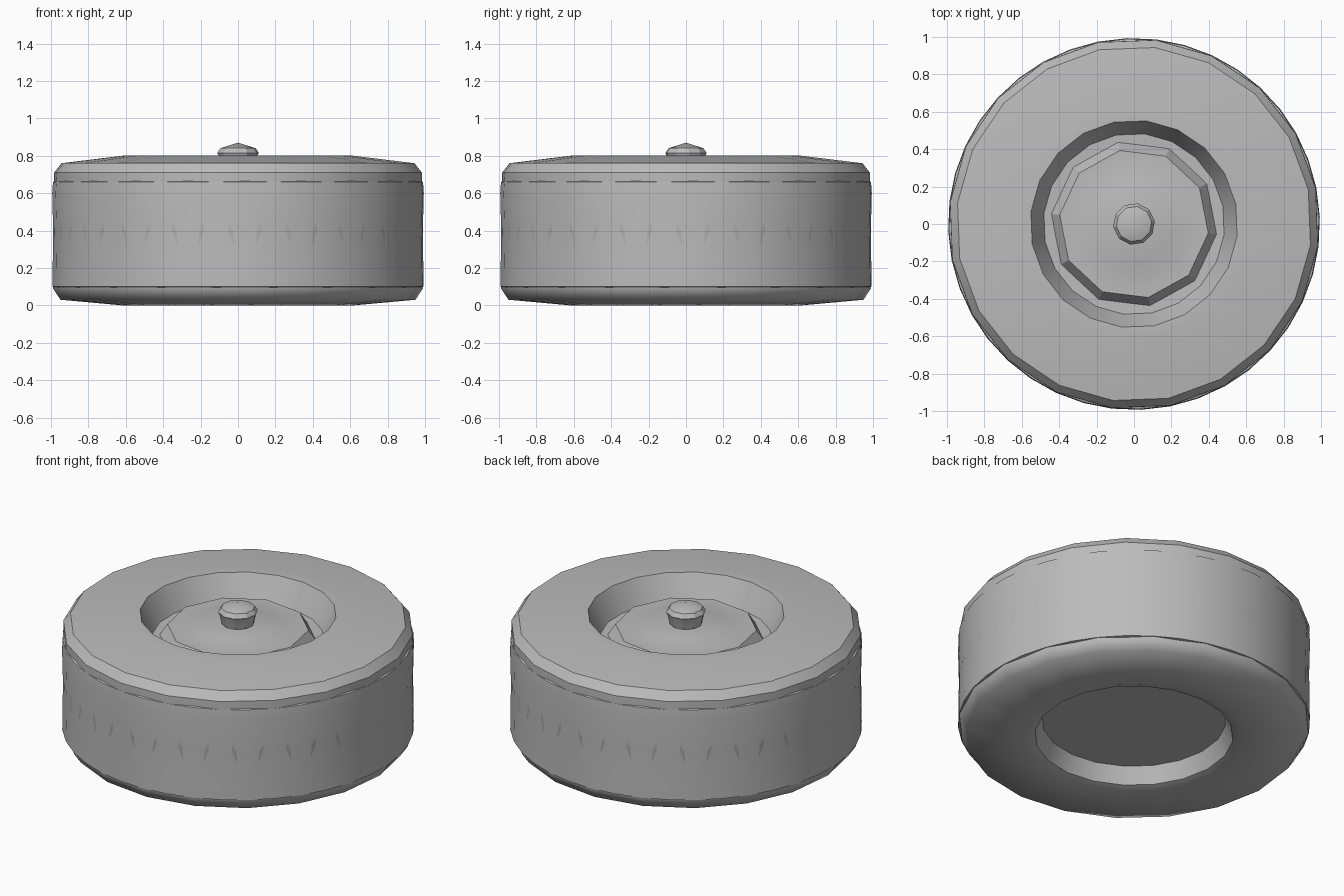
import bpy, bmesh
from math import sin, cos, radians, hypot

cube = bpy.data.objects.get("Cube")
if cube:
    bpy.data.objects.remove(cube)

grey = bpy.data.materials.new("plain grey")
grey.use_nodes = True
GREY = (0.5, 0.5, 0.5, 1)
grey.diffuse_color = GREY
grey.node_tree.nodes["Principled BSDF"].inputs["Base Color"].default_value = GREY


def lathe(name, profile, sides, smooth_bottom=False, sharp=33):
    """Turn (radius, height, start angle) rings; half-step twists become triangles."""
    bm = bmesh.new()
    step = 360 / sides
    rings = []
    for r, z, phase in profile:
        if r == 0:
            rings.append([bm.verts.new((0, 0, z))] * sides)
        else:
            angles = [radians(phase + i * step) for i in range(sides)]
            rings.append([bm.verts.new((r * cos(a), r * sin(a), z)) for a in angles])
    for k in range(len(rings) - 1):
        low, high = rings[k], rings[k + 1]
        twisted = profile[k][2] != profile[k + 1][2]
        for i in range(sides):
            j = (i + 1) % sides
            if low[i] is low[j]:
                bm.faces.new((low[i], high[j], high[i]))
            elif high[i] is high[j]:
                bm.faces.new((low[i], low[j], high[i]))
            elif twisted:
                bm.faces.new((low[i], low[j], high[i]))
                bm.faces.new((low[j], high[j], high[i]))
            else:
                bm.faces.new((low[i], low[j], high[j], high[i]))
    bm.normal_update()
    for f in bm.faces:
        f.smooth = True
    # Keep creases sharp, except on the rounded underside of the tyre
    for e in bm.edges:
        mid = (e.verts[0].co + e.verts[1].co) / 2
        rounded = smooth_bottom and mid.z < 0.2 and hypot(mid.x, mid.y) > 0.7
        if len(e.link_faces) == 2 and not rounded:
            e.smooth = e.calc_face_angle() < radians(sharp)
    mesh = bpy.data.meshes.new(name)
    bm.to_mesh(mesh)
    bm.free()
    mesh.materials.append(grey)
    obj = bpy.data.objects.new(name, mesh)
    bpy.context.collection.objects.link(obj)
    return obj


# Tyre carcass: closed underside recess, twisted outer wall, open upper well
LOW, HIGH = 2.2, 11.2
under = [(0, 0.12), (0.52, 0.12), (0.56, 0.02), (0.62, 0), (0.95, 0.03), (0.99, 0.09)]
over = [(0.99, 0.71), (0.95, 0.76), (0.62, 0.8), (0.555, 0.8), (0.485, 0.65), (0, 0.63)]
lathe("tyre", [(r, z, LOW) for r, z in under] + [(r, z, HIGH) for r, z in over],
      20, smooth_bottom=True)

# Tread band that breaks through the flats of the tyre wall as tapering wedges
band = [(0.96, 0.092), (0.993, 0.1), (0.989, 0.4), (0.994, 0.6), (0.99, 0.66), (0.965, 0.67)]
lathe("tread_band", [(r, z, LOW) for r, z in band], 40)

# Ten-sided hub plate inside the well
plate = [(0.45, 0.64), (0.4, 0.715), (0.3, 0.715), (0.22, 0.735), (0, 0.745)]
lathe("hub_plate", [(r, z, -7) for r, z in plate], 10, sharp=25)

# Faceted centre nut with a low domed top
nut = [(0.09, 0.73), (0.105, 0.8), (0.112, 0.815), (0.095, 0.84), (0, 0.87)]
lathe("centre_nut", [(r, z, 8) for r, z in nut], 10, sharp=20)
